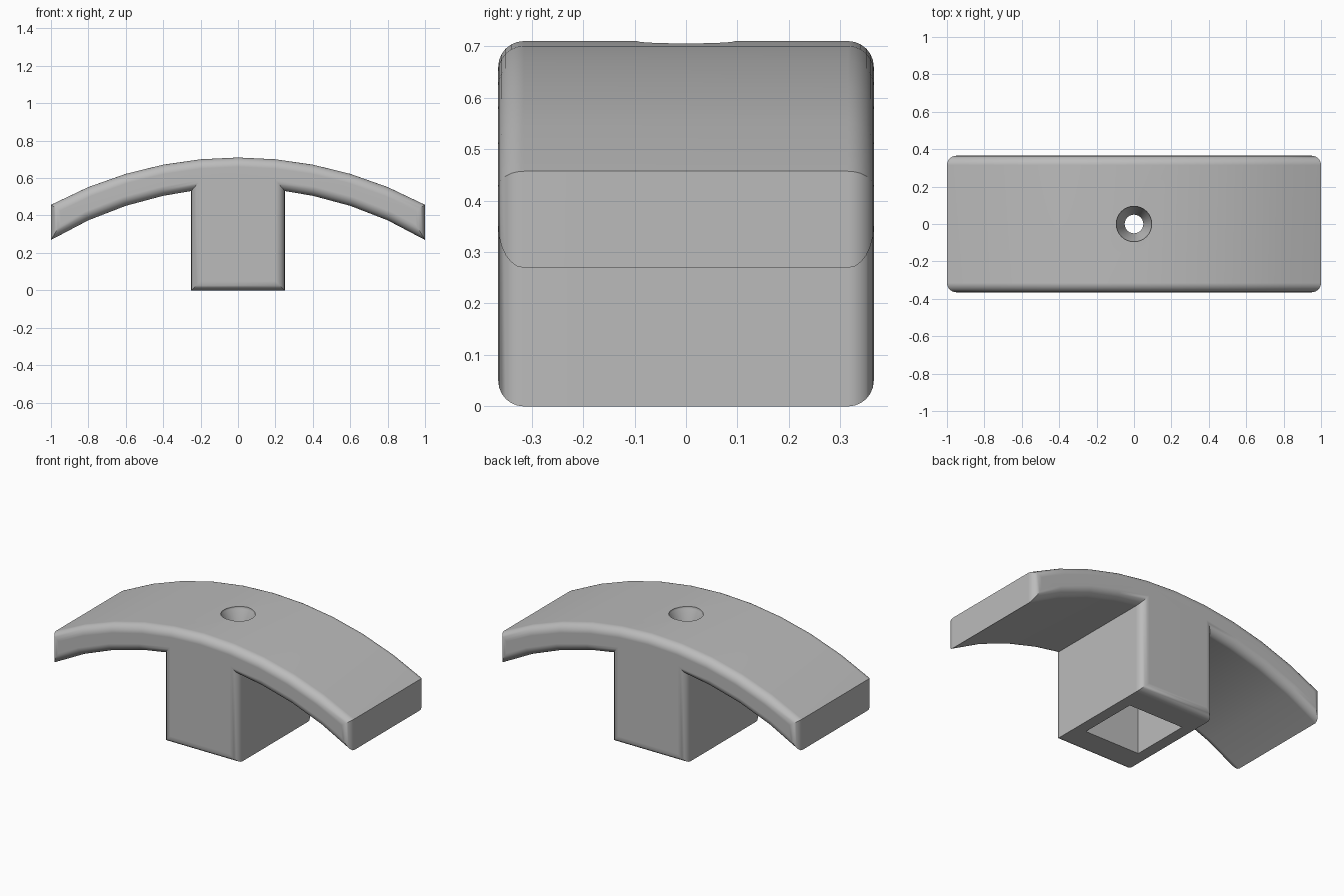
import bpy, bmesh, math

if "Cube" in bpy.data.objects:
    bpy.data.objects.remove(bpy.data.objects["Cube"], do_unlink=True)

HALF_DEPTH = 0.365
ARC_CENTRE = -1.393
R_OUTER, R_INNER = 2.103, 1.94
POST = 0.25
FILLET = 0.05

grey = bpy.data.materials.new("plain_grey")
grey.use_nodes = True
colour = (0.5, 0.5, 0.5, 1)
grey.diffuse_color = colour
grey.node_tree.nodes["Principled BSDF"].inputs["Base Color"].default_value = colour


def arc(x, radius):
    return (x, ARC_CENTRE + math.sqrt(radius * radius - x * x))


def add_object(name, bm):
    bmesh.ops.recalc_face_normals(bm, faces=bm.faces[:])
    mesh = bpy.data.meshes.new(name)
    bm.to_mesh(mesh)
    bm.free()
    mesh.materials.append(grey)
    obj = bpy.data.objects.new(name, mesh)
    bpy.context.collection.objects.link(obj)
    return obj


# T-shaped outline: arched bar over a straight post
under = [arc(x, R_INNER) for x in (1, 0.8, 0.6, 0.4, POST)] + [(POST, 0)]
outline = [arc(i / 5, R_OUTER) for i in range(-5, 6)]
outline += under + [(-x, z) for x, z in reversed(under)]

bm = bmesh.new()
front = bm.faces.new([bm.verts.new((x, -HALF_DEPTH, z)) for x, z in outline])
ext = bmesh.ops.extrude_face_region(bm, geom=[front], use_keep_orig=True)
moved = [v for v in ext["geom"] if isinstance(v, bmesh.types.BMVert)]
bmesh.ops.translate(bm, verts=moved, vec=(0, 2 * HALF_DEPTH, 0))
bmesh.ops.recalc_face_normals(bm, faces=bm.faces[:])

# Round the front and back rims
rims = [e for e in bm.edges if abs(e.verts[0].co.y - e.verts[1].co.y) < 0.001]
bmesh.ops.bevel(bm, geom=rims, offset=FILLET, segments=6, profile=0.5, affect='EDGES')
handle = add_object("arched_handle", bm)


def square_socket():
    bm = bmesh.new()
    bmesh.ops.create_cube(bm, size=1)
    for v in bm.verts:
        v.co.x *= 0.365
        v.co.y *= 0.365
        v.co.z = 0.5 if v.co.z > 0 else -0.1
    return add_object("socket_cutter", bm)


def screw_hole():
    # Revolved countersunk hole: straight bore, cone, straight top
    bm = bmesh.new()
    rings = []
    for r, z in ((0.05, 0.4), (0.05, 0.6), (0.095, 0.695), (0.095, 0.8)):
        rings.append([bm.verts.new((r * math.cos(a), r * math.sin(a), z))
                      for a in (math.tau * i / 32 for i in range(32))])
    for low, high in zip(rings, rings[1:]):
        for i in range(32):
            j = (i + 1) % 32
            bm.faces.new((low[i], low[j], high[j], high[i]))
    bm.faces.new(rings[0])
    bm.faces.new(rings[-1])
    return add_object("screw_hole_cutter", bm)


# Cut the socket and the hole
bpy.ops.object.select_all(action='DESELECT')
handle.select_set(True)
bpy.context.view_layer.objects.active = handle
for cutter in (square_socket(), screw_hole()):
    cutter.hide_render = True
    mod = handle.modifiers.new("cut", 'BOOLEAN')
    mod.operation = 'DIFFERENCE'
    mod.solver = 'EXACT'
    mod.object = cutter
    bpy.ops.object.modifier_apply(modifier=mod.name)
    bpy.data.objects.remove(cutter, do_unlink=True)

# Smooth shading with crisp edges and flat large faces
bpy.ops.object.shade_smooth_by_angle(angle=math.radians(32))
weighted = handle.modifiers.new("even_normals", 'WEIGHTED_NORMAL')
weighted.keep_sharp = True
